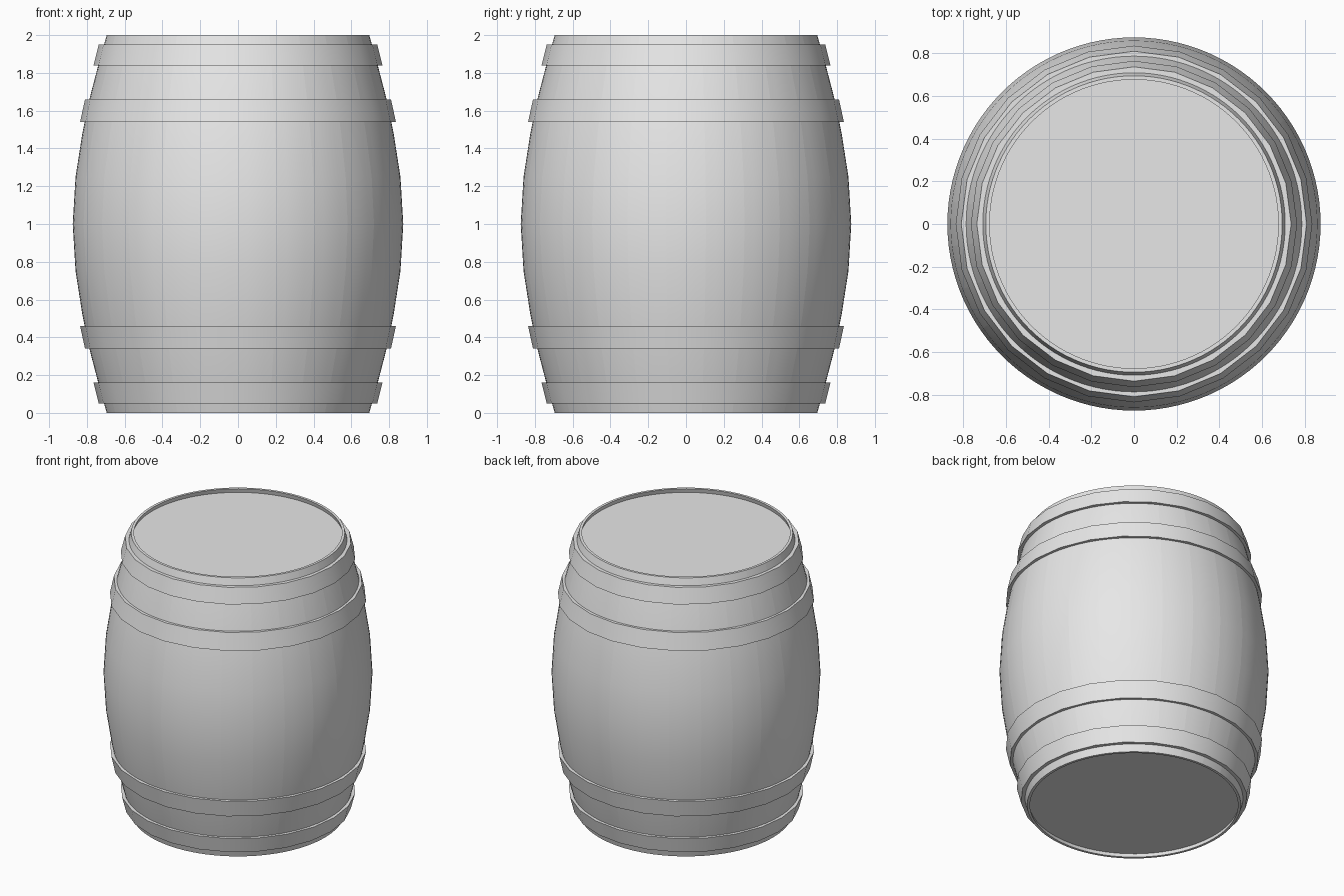
import bpy
import bmesh
from math import cos, sin, pi, radians
from mathutils import Vector

cube = bpy.data.objects.get("Cube")
if cube:
    bpy.data.objects.remove(cube, do_unlink=True)

STAVES = 26
STAVE_STEPS = 4
WALL = 0.018
HOOP_SIDES = 24

grey = bpy.data.materials.new("plain_grey")
grey.use_nodes = True
grey.diffuse_color = (0.8, 0.8, 0.8, 1)
grey.node_tree.nodes["Principled BSDF"].inputs["Base Color"].default_value = (0.8, 0.8, 0.8, 1)


def finish(bm, name):
    bmesh.ops.recalc_face_normals(bm, faces=bm.faces)
    mesh = bpy.data.meshes.new(name)
    bm.to_mesh(mesh)
    bm.free()
    mesh.materials.append(grey)
    obj = bpy.data.objects.new(name, mesh)
    bpy.context.collection.objects.link(obj)
    bpy.ops.object.select_all(action="DESELECT")
    obj.select_set(True)
    bpy.context.view_layer.objects.active = obj
    bpy.ops.object.shade_smooth_by_angle(angle=radians(30))
    return obj


def sweep(bm, section, start, end, steps, closed):
    """Turn a closed (radius, z) section around z; cap the ends unless closed."""
    count = steps if closed else steps + 1
    rings = []
    for i in range(count):
        a = start + (end - start) * i / steps
        rings.append([bm.verts.new((r * cos(a), r * sin(a), z)) for r, z in section])
    n = len(section)
    for i in range(steps):
        a, b = rings[i], rings[(i + 1) % count]
        for j in range(n):
            k = (j + 1) % n
            bm.faces.new((a[j], a[k], b[k], b[j]))
    if not closed:
        bm.faces.new(rings[0])
        bm.faces.new(rings[-1])


# Bulging staves, with a seam at the front centre
lower = [(0.695, 0), (0.74, 0.16), (0.787, 0.34), (0.824, 0.52), (0.86, 0.75)]
outer = lower + [(0.875, 1)] + [(r, 2 - z) for r, z in reversed(lower)]
section = outer + [(r - WALL, z) for r, z in reversed(outer)]
bm = bmesh.new()
for i in range(STAVES):
    start = -pi / 2 + 2 * pi * i / STAVES
    sweep(bm, section, start, start + 2 * pi / STAVES, STAVE_STEPS, False)
finish(bm, "staves")

# Hoops: narrow end first, mirrored about the middle
for place, r0, z0, r1, z1 in (("end", 0.737, 0.05, 0.765, 0.16),
                              ("inner", 0.81, 0.34, 0.836, 0.46)):
    for side in ("lower", "upper"):
        band = [(r0, z0), (r1, z1), (r1 - 0.04, z1), (r0 - 0.04, z0)]
        if side == "upper":
            band = [(r, 2 - z) for r, z in band]
        bm = bmesh.new()
        sweep(bm, band, 0, 2 * pi, HOOP_SIDES, True)
        finish(bm, f"{side}_{place}_hoop")

# Recessed heads, cut into diagonal planks
across = Vector((sin(pi / 3), -cos(pi / 3), 0))
for name, z in (("bottom_head", 0.045), ("top_head", 1.955)):
    bm = bmesh.new()
    bmesh.ops.create_cone(bm, cap_ends=True, segments=STAVES * STAVE_STEPS,
                          radius1=0.688, radius2=0.688, depth=0.03)
    bmesh.ops.translate(bm, verts=bm.verts, vec=(0, 0, z))
    for i in range(-3, 4):
        cut = bmesh.ops.bisect_plane(bm, geom=bm.verts[:] + bm.edges[:] + bm.faces[:],
                                     plane_co=across * (0.17 * i), plane_no=across)
        seams = [e for e in cut["geom_cut"] if isinstance(e, bmesh.types.BMEdge)]
        bmesh.ops.split_edges(bm, edges=seams)
    finish(bm, name)
